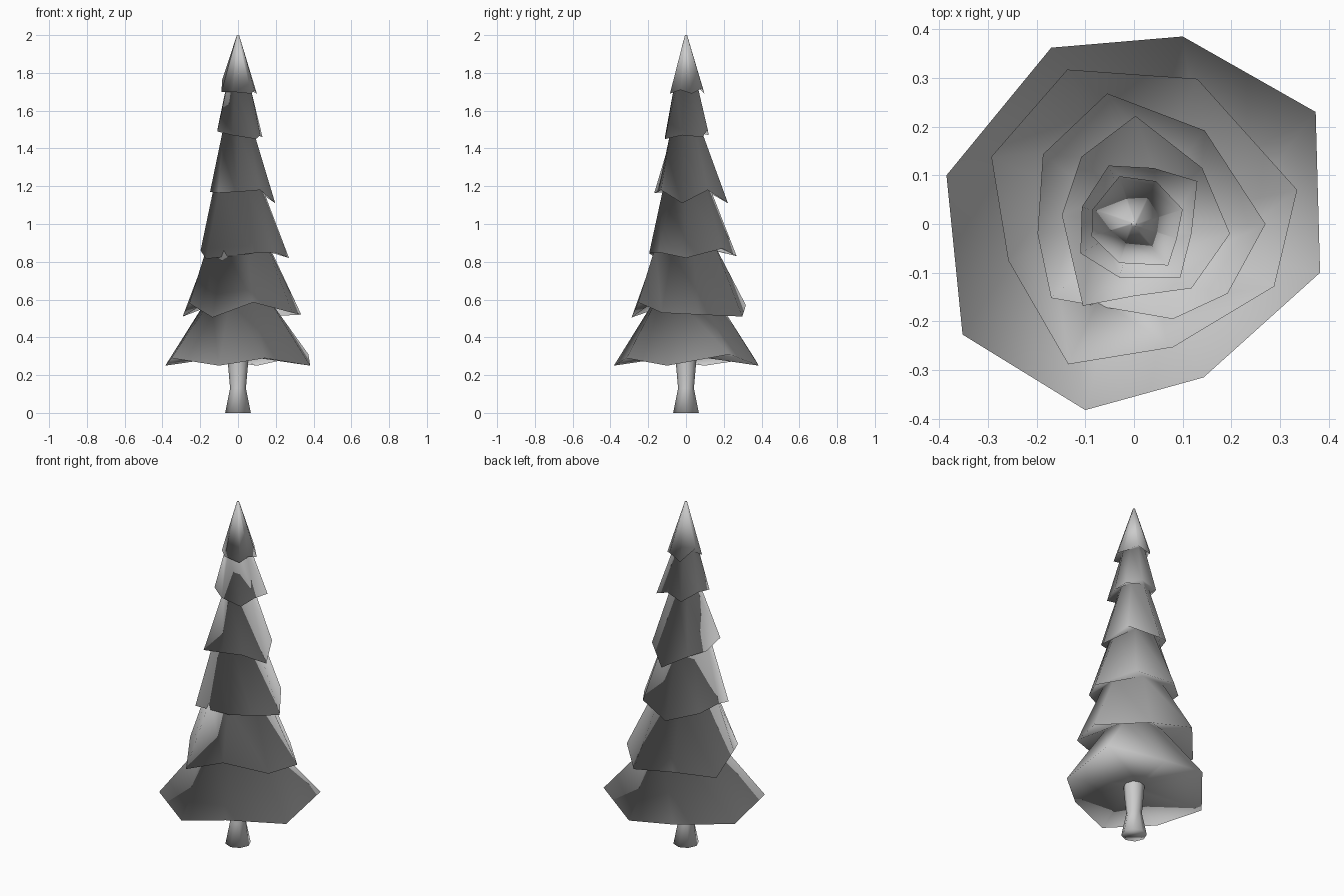
import bpy
import bmesh
import math
from mathutils import Vector

default_cube = bpy.data.objects.get("Cube")
if default_cube:
    bpy.data.objects.remove(default_cube, do_unlink=True)

# One plain grey for the whole tree
grey = bpy.data.materials.new("plain_grey")
grey.use_nodes = True
colour = (0.6, 0.6, 0.6, 1.0)
grey.diffuse_color = colour
shader = grey.node_tree.nodes["Principled BSDF"]
shader.inputs["Base Color"].default_value = colour
shader.inputs["Roughness"].default_value = 0.8


def make_rings(name, rings):
    """Skin a stack of equal-sized rings, cap both ends and shade smooth."""
    bm = bmesh.new()
    loops = [[bm.verts.new(p) for p in ring] for ring in rings]
    count = len(rings[0])
    for low, high in zip(loops, loops[1:]):
        for i in range(count):
            j = (i + 1) % count
            bm.faces.new((low[i], low[j], high[j], high[i]))
    bm.faces.new(loops[0])
    bm.faces.new(loops[-1])
    bmesh.ops.recalc_face_normals(bm, faces=bm.faces[:])
    mesh = bpy.data.meshes.new(name)
    bm.to_mesh(mesh)
    bm.free()
    mesh.materials.append(grey)
    mesh.shade_smooth()
    bpy.context.collection.objects.link(bpy.data.objects.new(name, mesh))


def ring_inside(hem, radius, height):
    """Circle of points lying in the same directions as the hem corners."""
    ring = []
    for x, y, z in hem:
        direction = Vector((x, y, 0)).normalized() * radius
        ring.append((direction.x, direction.y, height))
    return ring


# Trunk, flared at the foot
trunk_profile = [(0.068, 0), (0.042, 0.13), (0.055, 0.28), (0.055, 0.34)]
trunk = []
for radius, height in trunk_profile:
    trunk.append([(radius * math.cos(math.tau * i / 8),
                   radius * math.sin(math.tau * i / 8), height)
                  for i in range(8)])
make_rings("trunk", trunk)

# Uneven hem of each foliage tier, from the lowest up
lowest_hem = [
    (-.385, .1, .25), (-.17, .362, .29), (.1, .385, .25), (.373, .23, .31),
    (.382, -.1, .25), (.143, -.315, .29), (-.1, -.382, .25),
    (-.352, -.227, .29)]
second_hem = [
    (-.293, .138, .51), (-.137, .317, .57), (.13, .298, .51), (.335, .07, .52),
    (.288, -.128, .53), (.08, -.253, .585), (-.135, -.288, .505),
    (-.258, -.075, .58)]
third_hem = [
    (-.187, .143, .86), (-.055, .268, .83), (.145, .192, .87), (.27, 0, .82),
    (.192, -.143, .85), (.08, -.195, .845), (-.17, -.152, .815),
    (-.198, -.02, .86)]
fourth_hem = [
    (-.108, .138, 1.17), (.003, .222, 1.11), (.14, .115, 1.18),
    (.197, -.02, 1.11), (.118, -.132, 1.18), (0, -.148, 1.17),
    (-.105, -.168, 1.165), (-.148, .018, 1.17)]
fifth_hem = [
    (-.052, .12, 1.47), (.04, .115, 1.5), (.13, .088, 1.46),
    (.118, -.02, 1.47), (.095, -.11, 1.45), (-.03, -.11, 1.47),
    (-.11, -.06, 1.49), (-.107, .035, 1.51)]
top_hem = [
    (-.03, .098, 1.69), (.045, .088, 1.72), (.1, .03, 1.69),
    (.088, -.03, 1.71), (.07, -.085, 1.69), (-.03, -.08, 1.7),
    (-.087, -.025, 1.7), (-.085, .03, 1.76)]

# Foliage: every tier tapers to a neck under the hem of the next one
tiers = [(lowest_hem, 0.17, 0.6), (second_hem, 0.17, 0.88),
         (third_hem, 0.13, 1.19), (fourth_hem, 0.08, 1.5),
         (fifth_hem, 0.065, 1.73), (top_hem, 0.006, 2.0)]
foliage = [ring_inside(lowest_hem, 0.05, 0.3)]
for hem, neck_radius, neck_height in tiers:
    foliage += [hem, ring_inside(hem, neck_radius, neck_height)]
make_rings("foliage", foliage)
